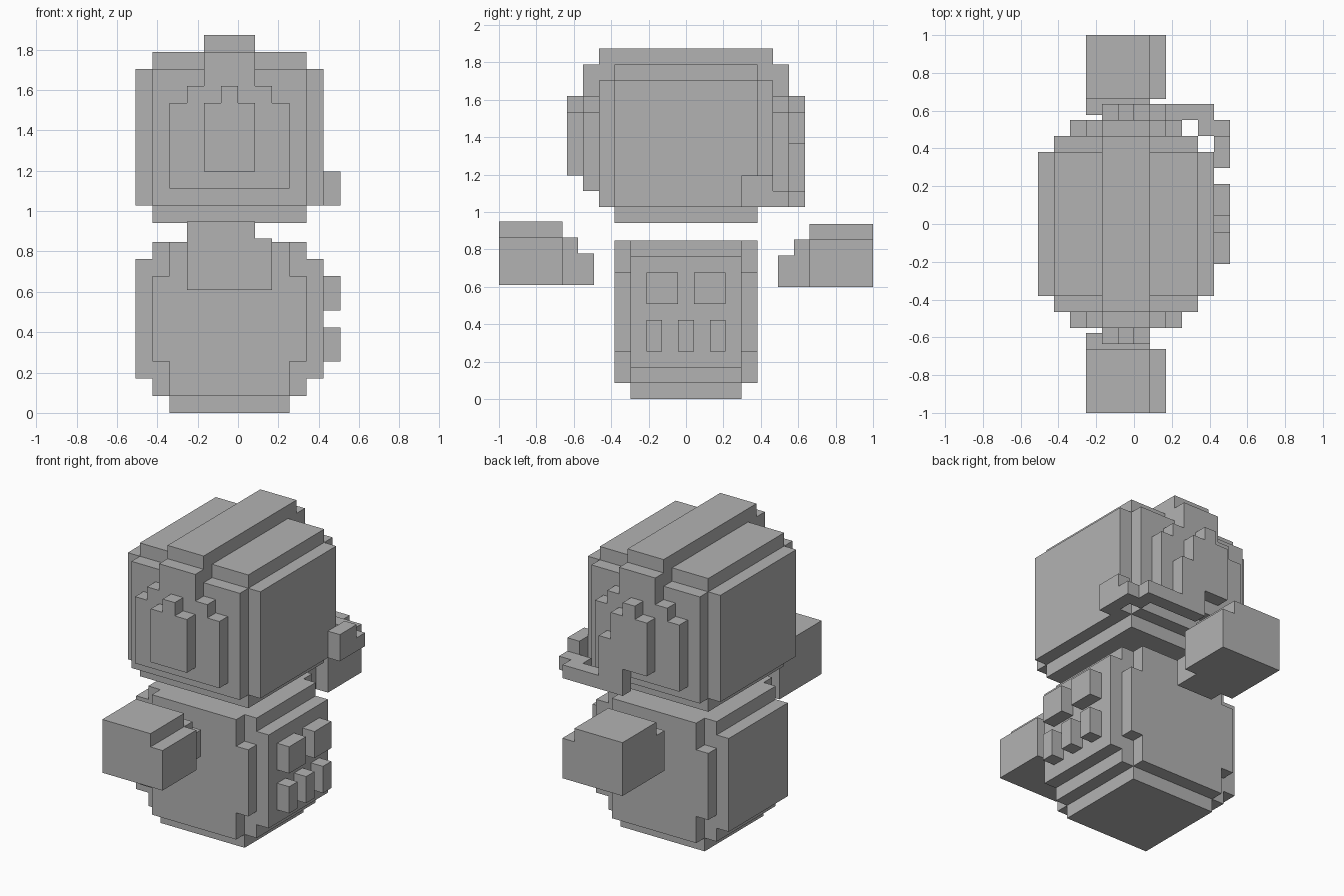
import bpy, bmesh
from mathutils import Vector

if "Cube" in bpy.data.objects:
    bpy.data.objects.remove(bpy.data.objects["Cube"])

U = 0.0847  # edge of one block

grey = bpy.data.materials.new("plain_grey")
grey.diffuse_color = (0.45, 0.45, 0.45, 1)
grey.use_nodes = True
grey.node_tree.nodes["Principled BSDF"].inputs["Base Color"].default_value = grey.diffuse_color


def build(name, boxes, origin):
    """Union of block-aligned boxes (x0,x1,y0,y1,z0,z1), keeping only the outer skin."""
    cells = set()
    for x0, x1, y0, y1, z0, z1 in boxes:
        cells |= {(x, y, z) for x in range(x0, x1) for y in range(y0, y1) for z in range(z0, z1)}
    bm = bmesh.new()
    for c in cells:
        for axis in range(3):
            for side in (0, 1):
                n = list(c)
                n[axis] += 2 * side - 1
                if tuple(n) in cells:
                    continue
                a, b = (axis + 1) % 3, (axis + 2) % 3
                loop = []
                for da, db in ((0, 0), (1, 0), (1, 1), (0, 1)):
                    p = Vector(c)
                    p[axis] += side
                    p[a] += da
                    p[b] += db
                    loop.append(bm.verts.new(p * U + Vector(origin)))
                bm.faces.new(loop if side else loop[::-1])
    bmesh.ops.remove_doubles(bm, verts=bm.verts, dist=0.001)
    bmesh.ops.dissolve_limit(bm, angle_limit=0.01, verts=bm.verts, edges=bm.edges)
    bmesh.ops.triangulate(bm, faces=[f for f in bm.faces if len(f.verts) > 4])
    mesh = bpy.data.meshes.new(name)
    bm.to_mesh(mesh)
    bm.free()
    mesh.materials.append(grey)
    obj = bpy.data.objects.new(name, mesh)
    bpy.context.collection.objects.link(obj)
    return obj


X0, Y0 = -0.508, -7.5 * U

# Head with headset: skull, crest band, ear pads
head = [
    (0, 11, 3, 12, 1, 9), (1, 10, 2, 13, 1, 9), (1, 10, 3, 12, 0, 10),
    (4, 7, 2, 13, 9, 11), (4, 7, 1, 14, 7, 10),
    (2, 9, 1, 14, 2, 7), (3, 8, 1, 14, 7, 8),
    (4, 7, 0, 15, 3, 7), (5, 6, 0, 15, 7, 8),
]
# Microphone arm and tip
head += [
    (6, 8, 14, 15, 1, 5), (6, 11, 14, 15, 1, 2),
    (10, 11, 13, 15, 1, 2), (11, 12, 13, 14, 1, 2), (11, 12, 11, 13, 1, 3),
]
build("head_with_headset", head, (X0, Y0, 0.942))

# Body: core, front and back panels, base
body = [
    (0, 11, 4, 11, 2, 9), (1, 10, 4, 11, 1, 10),
    (2, 9, 3, 12, 1, 10), (1, 10, 3, 12, 3, 8), (2, 9, 4, 11, 0, 1),
]
# Buttons on the chest
body += [(11, 12, y, y + 2, 6, 8) for y in (5, 8)]
body += [(11, 12, y, y + 1, 3, 5) for y in (5, 7, 9)]
build("body", body, (X0, Y0, 0))

# Arms: block hand stepping down towards the body, mirrored
arm = [(3, 7, 0, 4, 0, 4), (7, 8, 0, 4, 0, 3), (3, 7, 4, 5, 0, 3), (4, 7, 5, 6, 0, 2)]
build("front_arm", arm, (X0, -1, 0.61))
mirrored = [(a, b, 6 - d, 6 - c, e, f) for a, b, c, d, e, f in arm]
build("back_arm", mirrored, (X0, 1 - 6 * U, 0.598))
